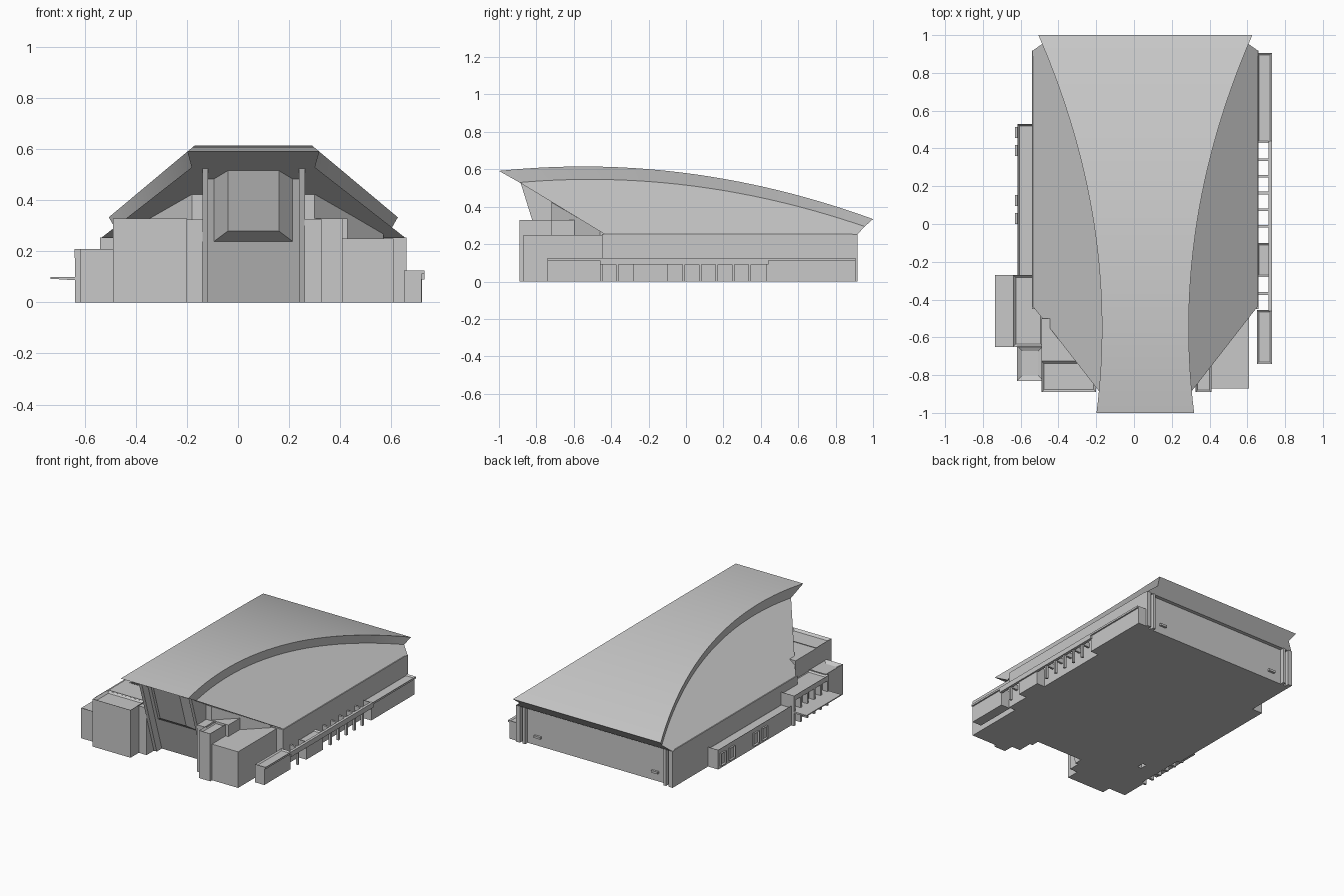
import bpy, bmesh, math
from mathutils import Vector

if "Cube" in bpy.data.objects:
    bpy.data.objects.remove(bpy.data.objects["Cube"])

CX = 0.06  # centre line of the hall
grey = bpy.data.materials.new("concrete_grey")
grey.diffuse_color = (0.58, 0.58, 0.58, 1)
grey.use_nodes = True
grey.node_tree.nodes["Principled BSDF"].inputs["Base Color"].default_value = grey.diffuse_color


def finish(name, bm):
    bmesh.ops.recalc_face_normals(bm, faces=bm.faces)
    me = bpy.data.meshes.new(name)
    bm.to_mesh(me)
    bm.free()
    me.materials.append(grey)
    ob = bpy.data.objects.new(name, me)
    bpy.context.collection.objects.link(ob)
    return ob


def box(name, x0, x1, y0, y1, z0, z1, recess=None, margin=0.02, depth=0.015):
    """Box; recess is the direction of a face that gets a sunken panel."""
    bm = bmesh.new()
    bmesh.ops.create_cube(bm, size=1)
    for v in bm.verts:
        v.co = Vector((x0 if v.co.x < 0 else x1, y0 if v.co.y < 0 else y1,
                       z0 if v.co.z < 0 else z1))
    if recess:
        bm.normal_update()
        d = Vector(recess)
        face = max(bm.faces, key=lambda f: f.normal.dot(d))
        bmesh.ops.inset_region(bm, faces=[face], thickness=margin)
        bmesh.ops.translate(bm, verts=face.verts, vec=-d * depth)
    return finish(name, bm)


def loft(name, rings):
    """Closed skin over rings of equal length, capped at both ends."""
    bm = bmesh.new()
    rows = [[bm.verts.new(p) for p in r] for r in rings]
    n = len(rows[0])
    for a, b in zip(rows, rows[1:]):
        for i in range(n):
            j = (i + 1) % n
            bm.faces.new((a[i], a[j], b[j], b[i]))
    bm.faces.new(rows[0])
    bm.faces.new(rows[-1])
    return finish(name, bm)


def side_prism(name, x0, x1, prof):
    return loft(name, [[(x, y, z) for y, z in prof] for x in (x0, x1)])


UP = (0, 0, 1)


# Great curved roof: upper edge, undercut fascia, sloping flanks
def roof_z(y):
    return 0.615 - 0.117 * (y + 0.55) ** 2


rings = []
N = 28
for i in range(N + 1):
    t = i / N
    yu, yl, yb = -1 + 2 * t, -0.89 + 1.845 * t, -0.43 + 1.345 * t
    zu = roof_z(yu)
    zl = roof_z(yl) - (0.072 - 0.016 * t)
    wu = 0.565 - (zu - 0.335) / 0.836
    wl = 0.6 - (zl - 0.25) / 0.78
    half = [(wu, yu, zu), (wl, yl, zl), (0.6, yb, 0.25)]
    rings.append([(CX + x, y, z) for x, y, z in half]
                 + [(CX - x, y, z) for x, y, z in reversed(half)])
roof = loft("curved_roof", rings)
bpy.context.view_layer.objects.active = roof
roof.select_set(True)
bpy.ops.object.shade_smooth_by_angle(angle=math.radians(20))
roof.select_set(False)

# Main hall below the roof, with corner pilasters at the back
box("hall_body", -0.54, 0.66, -0.45, 0.89, 0, 0.255)
box("hall_front_base", -0.45, 0.57, -0.66, -0.4, 0, 0.25)
for s in (-1, 1):
    for k, w in ((0.585, 0.03), (0.54, 0.02)):
        x = CX + s * k
        box("back_pilaster", x - w / 2, x + w / 2, 0.88, 0.918, 0, 0.252)
    x = CX + s * 0.45
    box("back_lamp", x - 0.025, x + 0.025, 0.88, 0.905, 0.055, 0.07)

# Oblique walls filling under the slanted front opening
for s in (-1, 1):
    plan = [(0.2, -0.72, 0.424), (0.24, -0.72, 0.424), (0.51, -0.46, 0.27),
            (0.51, -0.2, 0.27), (0.2, -0.2, 0.424)]
    loft("oblique_wall", [[(CX + s * x, y, 0) for x, y, z in plan],
                          [(CX + s * x, y, z) for x, y, z in plan]])

# Leaning entrance wall, pillars and projecting window bay
side_prism("entrance_wall", -0.14, 0.26,
           [(-0.665, 0), (-0.83, 0.53), (-0.5, 0.53), (-0.5, 0)])
for x in (-0.14, 0.24):
    side_prism("leaning_pillar", x, x + 0.022,
               [(-0.72, 0), (-0.885, 0.53), (-0.8, 0.53), (-0.64, 0)])


def lean(z, off):
    return -0.72 - 0.311 * z + off


bay = []
for x0, x1, z0, z1, off in ((-0.1, 0.22, 0.235, 0.53, 0.06),
                            (-0.04, 0.16, 0.28, 0.52, 0.012)):
    bay.append([(x0, lean(z0, off), z0), (x1, lean(z0, off), z0),
                (x1, lean(z1, off), z1), (x0, lean(z1, off), z1)])
loft("window_bay", bay)

# Front towers on both sides of the entrance
box("left_tower", -0.49, -0.2, -0.89, -0.725, 0, 0.33, UP)
box("left_tower_rear", -0.49, -0.18, -0.73, -0.5, 0, 0.325)
box("left_tower_return", -0.21, -0.14, -0.8, -0.6, 0, 0.325)
box("right_tower", 0.325, 0.41, -0.89, -0.6, 0, 0.33, UP, 0.015)
box("right_tower_return", 0.26, 0.33, -0.82, -0.6, 0, 0.325)
box("right_tower_rear", 0.3, 0.43, -0.72, -0.58, 0, 0.33)
box("right_front_block", 0.4, 0.61, -0.87, -0.4, 0, 0.25)

# Left wing: front block, colonnade with canopy, low rear block
box("left_front_block", -0.62, -0.48, -0.83, -0.645, 0, 0.21, UP, 0.04)
box("left_mid_block", -0.6, -0.48, -0.65, -0.27, 0, 0.19)
box("left_mid_roof", -0.64, -0.48, -0.65, -0.27, 0.175, 0.21, UP)
for i in range(6):
    y = -0.65 + i * 0.073
    box("left_column", -0.638, -0.59, y, y + 0.015, 0, 0.18)
side = [(-0.735, 0.093), (-0.735, 0.1), (-0.57, 0.1), (-0.57, 0.083)]
loft("left_canopy", [[(x, y, z) for x, z in side] for y in (-0.65, -0.27)])
box("left_low_block", -0.618, -0.53, -0.28, 0.53, 0, 0.135, UP, 0.015)
for y in (0.455, 0.36, 0.095, 0.0):
    box("left_window", -0.63, -0.61, y, y + 0.058, 0.02, 0.105,
        (-1, 0, 0), 0.01, 0.009)

# Right wing: parapet blocks joined by an open pergola
for name, y0, y1 in (("right_rear_block", 0.43, 0.905),
                     ("right_mid_block", -0.28, -0.1),
                     ("right_end_block", -0.74, -0.455)):
    box(name, 0.65, 0.72, y0, y1, 0, 0.115)
    box(name + "_cap", 0.65, 0.73, y0, y1, 0.112, 0.125, UP, 0.015, 0.008)
box("pergola_rail", 0.711, 0.73, -0.46, 0.44, 0.09, 0.125)
for y in (-0.368, -0.012, 0.076, 0.164, 0.252, 0.34):
    box("pergola_beam", 0.65, 0.722, y - 0.007, y + 0.007, 0.09, 0.122)
    box("pergola_post", 0.706, 0.722, y - 0.007, y + 0.007, 0, 0.1)
